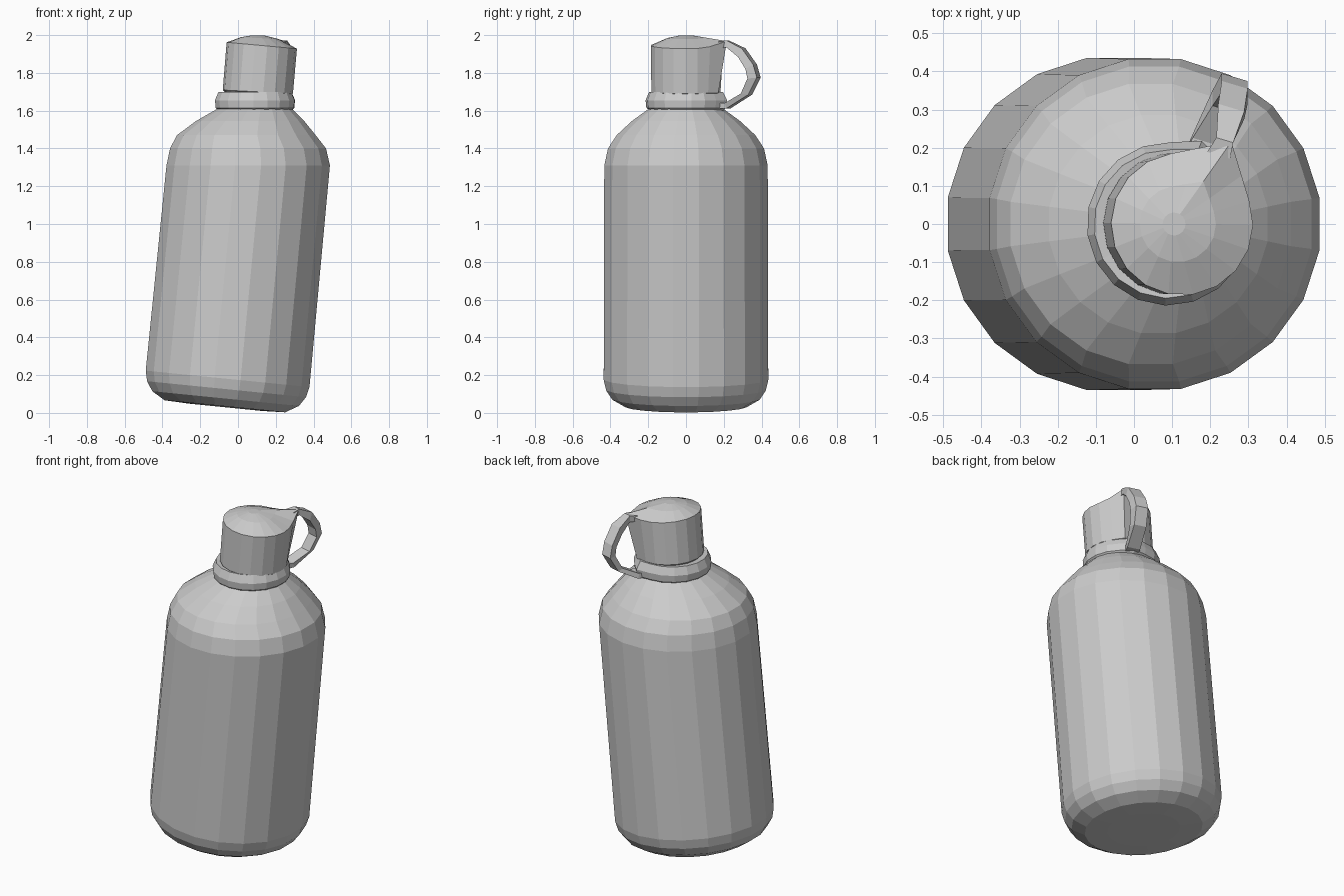
import bpy
from math import sin, cos, acos, pi, radians

if "Cube" in bpy.data.objects:
    bpy.data.objects.remove(bpy.data.objects["Cube"])


def loft(name, rings, caps=True):
    """Skin a list of equal-length vertex rings into one flat-shaded object."""
    n = len(rings[0])
    verts = [v for r in rings for v in r]
    faces = []
    for k in range(len(rings) - 1):
        for i in range(n):
            j = (i + 1) % n
            faces.append((k*n + i, k*n + j, (k+1)*n + j, (k+1)*n + i))
    if caps:
        faces.append(tuple(reversed(range(n))))
        faces.append(tuple(range((len(rings)-1)*n, len(rings)*n)))
    me = bpy.data.meshes.new(name)
    me.from_pydata(verts, [], faces)
    me.update()
    ob = bpy.data.objects.new(name, me)
    bpy.context.collection.objects.link(ob)
    return ob


def ring(cx, cz, r, tilt=0.0, n=20, phase=0.5, tip=0.0, tip_deg=0.0, lift=0.0):
    """Tilted circle; tip > r pulls it to a teardrop corner at tip_deg."""
    pts = []
    for i in range(n):
        dt = 2*pi*(i + phase)/n
        dt = (dt + pi) % (2*pi) - pi
        t = dt + radians(tip_deg)
        rho, up = r, 0.0
        if tip > r:
            a = acos(r/tip)
            if abs(dt) < a:
                rho = r/cos(a - abs(dt))
                up = lift*(rho - r)/(tip - r)
        x, y = rho*cos(t), rho*sin(t)
        pts.append((cx + x*cos(tilt), y, cz - x*sin(tilt) + up))
    return pts


# Leaning bottle body: tilted base, level shoulder
TILT = 0.1
base = [(0.20, -0.001), (0.325, 0.004), (0.395, 0.045), (0.428, 0.095), (0.441, 0.15)]
rings = [ring(-0.07 + h*sin(TILT), 0.031 + h*cos(TILT), r, TILT) for r, h in base]
shoulder = [(0.054, 1.31, 0.438), (0.053, 1.40, 0.418), (0.044, 1.47, 0.372),
            (0.064, 1.545, 0.29), (0.088, 1.61, 0.2), (0.09, 1.63, 0.12)]
rings += [ring(cx, z, r) for cx, z, r in shoulder]
loft("bottle_body", rings)

# Retaining collar around the neck
collar = [(1.60, 0.195, 0.21), (1.615, 0.21, 0.23), (1.655, 0.214, 0.235),
          (1.70, 0.195, 0.21), (1.695, 0.15, 0.15)]
loft("neck_collar", [ring(0.09, z, r, 0.0, 18, 0, d, 68) for z, r, d in collar])

# Cap with a corner where the strap attaches, and a low domed top
cap = [(0.104, 1.685, 0.17, 0.17, 0.05, 0), (0.105, 1.70, 0.186, 0.20, 0.05, 0),
       (0.126, 1.945, 0.187, 0.252, 0.09, 0.035),
       (0.115, 1.984, 0.10, 0.13, 0.05, 0.005), (0.105, 1.999, 0.03, 0.03, 0, 0)]
loft("cap", [ring(cx, z, r, t, 18, 0, d, 59, up) for cx, z, r, d, t, up in cap])

# Strap linking cap and collar: x centre, outer y/z, inner y/z
path = [(0.222, 0.18, 1.965, 0.18, 1.93, 0.03), (0.238, 0.22, 1.972, 0.22, 1.935, 0.022),
        (0.255, 0.305, 1.93, 0.285, 1.885, 0.034), (0.264, 0.365, 1.845, 0.325, 1.82, 0.034),
        (0.264, 0.385, 1.775, 0.335, 1.77, 0.034), (0.24, 0.34, 1.685, 0.30, 1.69, 0.034),
        (0.19, 0.225, 1.612, 0.215, 1.64, 0.036), (0.17, 0.18, 1.61, 0.18, 1.64, 0.036)]
sections = []
for x, yo, zo, yi, zi, w in path:
    s = 0.3*w
    sections.append([(x - w, yo + s, zo), (x + w, yo - s, zo),
                     (x + w, yi - s, zi), (x - w, yi + s, zi)])
loft("cap_strap", sections)
